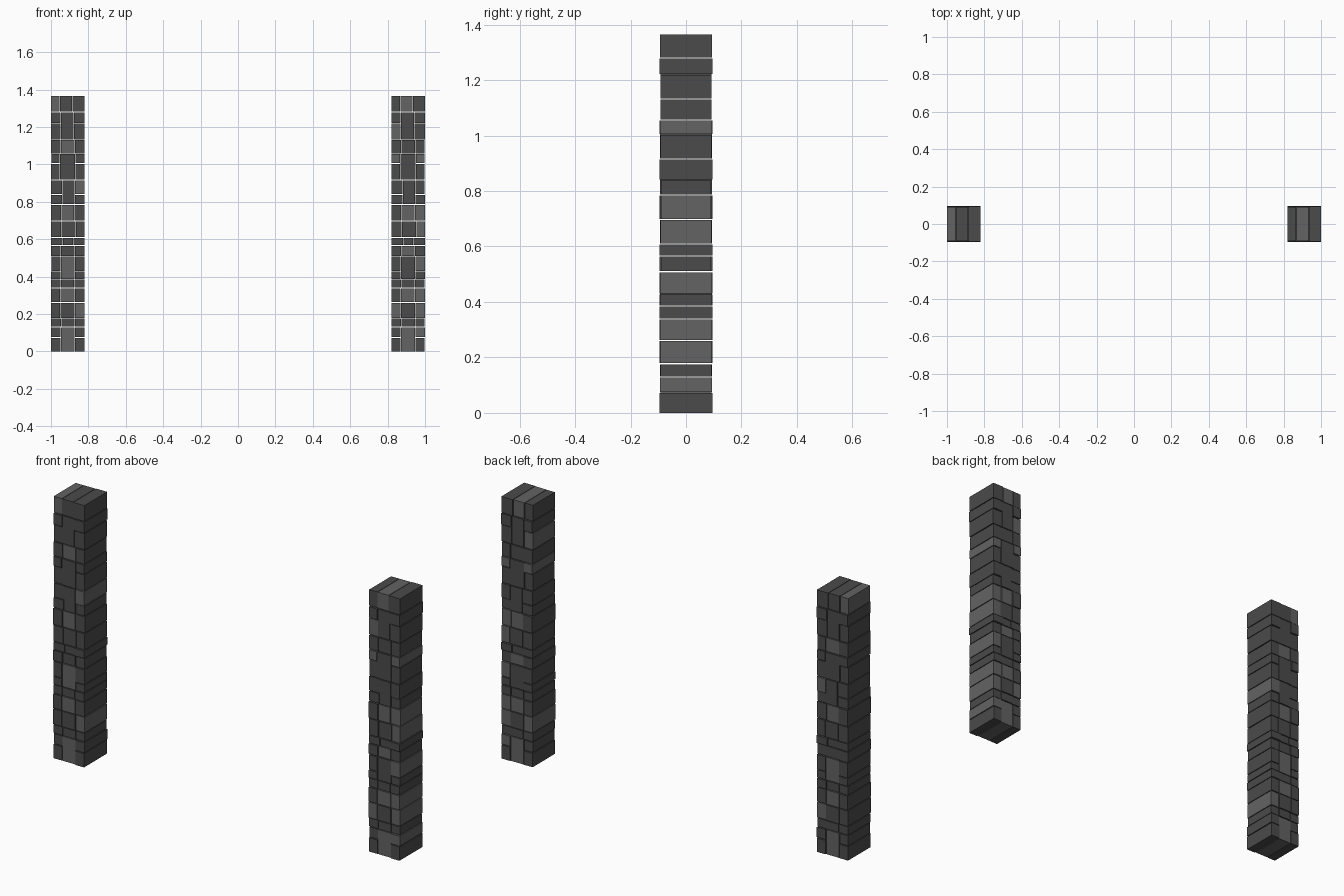
import bpy, bmesh, random

if "Cube" in bpy.data.objects:
    bpy.data.objects.remove(bpy.data.objects["Cube"])

random.seed(4)
W, SHIFT, GAP = 0.18, 1.82, 0.004

def material(name, v):
    m = bpy.data.materials.new(name)
    m.diffuse_color = (v, v, v, 1)
    m.use_nodes = True
    m.node_tree.nodes["Principled BSDF"].inputs["Base Color"].default_value = m.diffuse_color
    return m

MATS = [material("dark_stone", 0.07), material("light_stone", 0.125)]

# Courses: bottom, top, the two vertical joints (from the left edge), height where the
# side stones split (0 = none), then the light stones of the left and right pillar.
# l/m/r = left, middle, right stone; L/R = upper side stones.
COURSES = [
    (0.000, 0.130, 0.051, 0.127, 0.074, "m", "mR"),
    (0.130, 0.177, 0.054, 0.128, 0, "", ""),
    (0.177, 0.261, 0.050, 0.128, 0, "r", "lr"),
    (0.261, 0.339, 0.050, 0.126, 0, "m", "mr"),
    (0.339, 0.386, 0.052, 0.124, 0, "", ""),
    (0.386, 0.509, 0.051, 0.128, 0.429, "m", "R"),
    (0.509, 0.566, 0.052, 0.126, 0, "", "m"),
    (0.566, 0.609, 0.064, 0.118, 0, "", ""),
    (0.609, 0.697, 0.056, 0.132, 0, "", "r"),
    (0.697, 0.785, 0.054, 0.124, 0, "m", "mr"),
    (0.785, 0.916, 0.060, 0.127, 0.839, "R", ""),
    (0.916, 1.056, 0.048, 0.130, 1.004, "", "LR"),
    (1.056, 1.131, 0.053, 0.128, 0, "m", ""),
    (1.131, 1.280, 0.051, 0.121, 1.219, "", "l"),
    (1.280, 1.367, 0.048, 0.114, 0, "l", "m"),
]

def stones():
    """Every stone of one pillar: course index, key, x range, z range."""
    for i, (z0, z1, a, b, split, _, _) in enumerate(COURSES):
        yield i, "m", a, b, z0, z1
        for key, x0, x1 in (("l", 0, a), ("r", b, W)):
            if split:
                yield i, key, x0, x1, z0, split
                yield i, key.upper(), x0, x1, split, z1
            else:
                yield i, key, x0, x1, z0, z1

# Each stone has its own slight depth and outward offset, shared by both pillars
LAYOUT = [(s, random.uniform(0.09, 0.096), random.uniform(0, 0.002)) for s in stones()]

def pillar(name, x_left, light_col):
    bm = bmesh.new()
    for (i, key, x0, x1, z0, z1), d, inset in LAYOUT:
        # open joints between stones, outer faces nearly flush
        xa = x_left + (x0 + GAP / 3 if x0 > 0 else inset)
        xb = x_left + (x1 - GAP / 3 if x1 < W else W - inset)
        za = z0 + (GAP / 2 if z0 > 0 else 0)
        zb = z1 - GAP / 2
        vs = bmesh.ops.create_cube(bm, size=1)["verts"]
        for v in vs:
            v.co = ((xa, xb)[v.co.x > 0], (-d, d)[v.co.y > 0], (za, zb)[v.co.z > 0])
        for f in {f for v in vs for f in v.link_faces}:
            f.material_index = int(key in COURSES[i][light_col])
    me = bpy.data.meshes.new(name)
    bm.to_mesh(me)
    bm.free()
    for m in MATS:
        me.materials.append(m)
    bpy.context.collection.objects.link(bpy.data.objects.new(name, me))

pillar("left_stone_pillar", -1.0, 5)
pillar("right_stone_pillar", -1.0 + SHIFT, 6)
